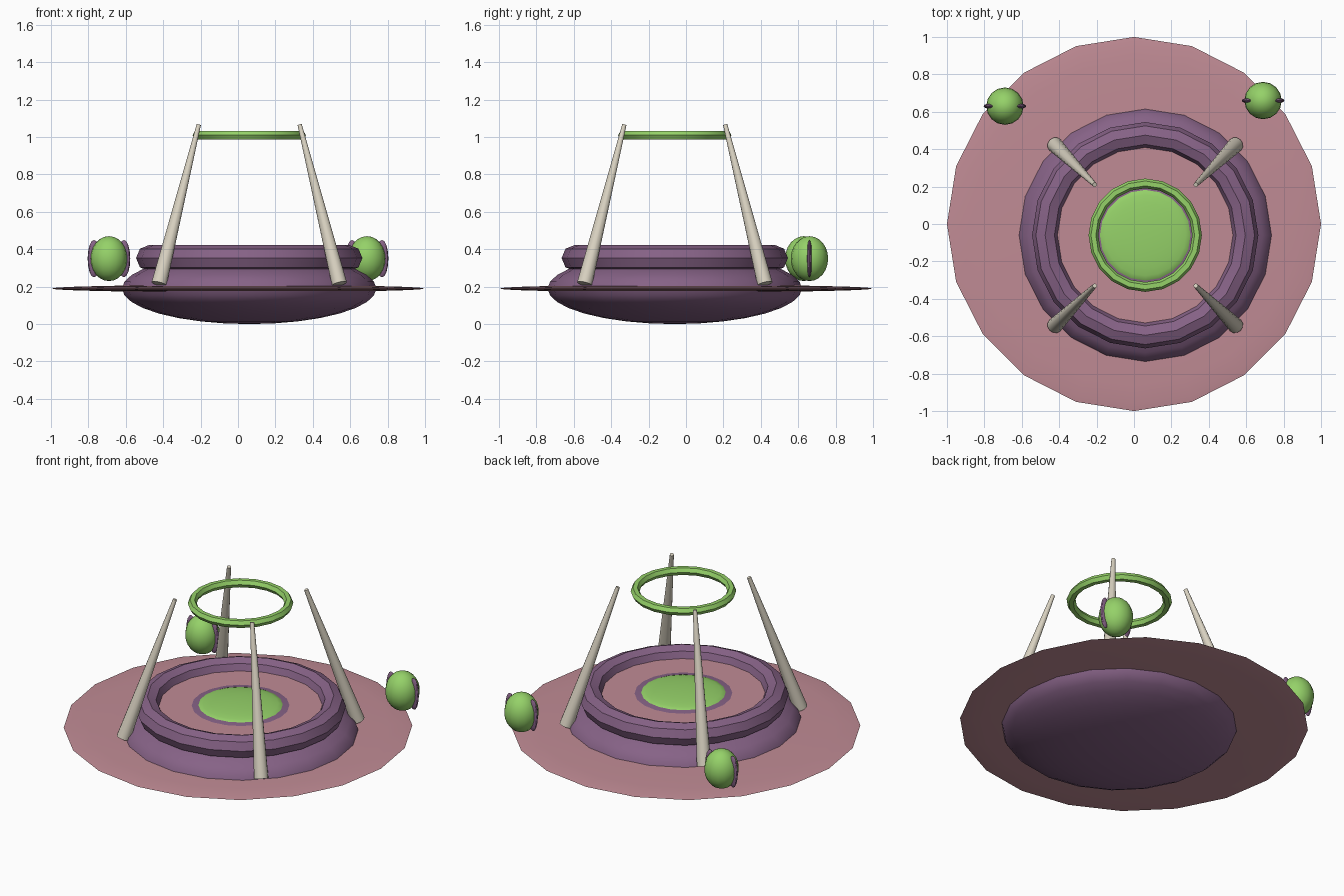
import bpy, math
from mathutils import Vector

if "Cube" in bpy.data.objects:
    bpy.data.objects.remove(bpy.data.objects["Cube"])


def mat(name, rgb):
    m = bpy.data.materials.new(name)
    m.diffuse_color = (*rgb, 1)
    m.use_nodes = True
    m.node_tree.nodes["Principled BSDF"].inputs["Base Color"].default_value = m.diffuse_color
    return m


PINK = mat("dusty pink", (0.53, 0.26, 0.30))
PURPLE = mat("muted purple", (0.24, 0.123, 0.24))
GREEN = mat("lime green", (0.30, 0.64, 0.14))
CREAM = mat("bone cream", (0.69, 0.64, 0.53))
CX, CY = 0.06, -0.06          # axis of the off-centre hull


def finish(name, material):
    o = bpy.context.object
    o.name = name
    o.data.materials.append(material)
    bpy.ops.object.transform_apply(location=False, rotation=False, scale=True)
    bpy.ops.object.shade_smooth_by_angle(angle=math.radians(32))
    return o


def ellipsoid(name, material, loc, radii, seg=20, rings=12):
    bpy.ops.mesh.primitive_uv_sphere_add(segments=seg, ring_count=rings, radius=1, location=loc)
    bpy.context.object.scale = radii
    return finish(name, material)


def ring(name, material, z, major, minor, sides):
    bpy.ops.mesh.primitive_torus_add(location=(CX, CY, z), major_radius=major, minor_radius=minor,
                                     major_segments=20, minor_segments=sides)
    return finish(name, material)


def rod(name, material, a, b, r1, r2):
    a, b = Vector(a), Vector(b)
    d = b - a
    bpy.ops.mesh.primitive_cone_add(vertices=12, radius1=r1, radius2=r2, depth=d.length,
                                    location=(a + b) / 2, rotation=d.to_track_quat('Z', 'Y').to_euler())
    return finish(name, material)


# wide thin saucer skirt and lens-shaped hull
ellipsoid("skirt_disc", PINK, (0, 0, 0.19), (1, 1, 0.02))
ellipsoid("hull", PURPLE, (CX, CY, 0.19), (0.68, 0.68, 0.19), 20, 16)

# rim, deck inside it, and the green dome in the middle
ring("rim", PURPLE, 0.353, 0.535, 0.07, 8)
bpy.ops.mesh.primitive_cylinder_add(vertices=20, radius=0.5, depth=0.02, location=(CX, CY, 0.3525))
finish("deck", PINK)
ellipsoid("deck_dome", GREEN, (CX, CY, 0.36), (0.25, 0.25, 0.03))

# four leaning spikes with a floating ring between their tips
for sx, xn in ((-1, "left"), (1, "right")):
    for sy, yn in ((-1, "front"), (1, "back")):
        rod(f"{yn}_{xn}_spike", CREAM, (CX + sx * 0.482, CY + sy * 0.482, 0.215),
            (CX + sx * 0.27, CY + sy * 0.27, 1.065), 0.042, 0.012)
ring("floating_ring", GREEN, 1.01, 0.277, 0.026, 6)

# two eyes, each with slit pupils on both sides
for name, x, y in (("left", -0.69, 0.63), ("right", 0.69, 0.66)):
    ellipsoid(f"{name}_eye", GREEN, (x, y, 0.35), (0.1, 0.1, 0.12), 16, 12)
    for s, side in ((-1, "outer" if x < 0 else "inner"), (1, "inner" if x < 0 else "outer")):
        ellipsoid(f"{name}_eye_{side}_pupil", PURPLE, (x + s * 0.08, y, 0.35), (0.034, 0.014, 0.1), 12, 8)
